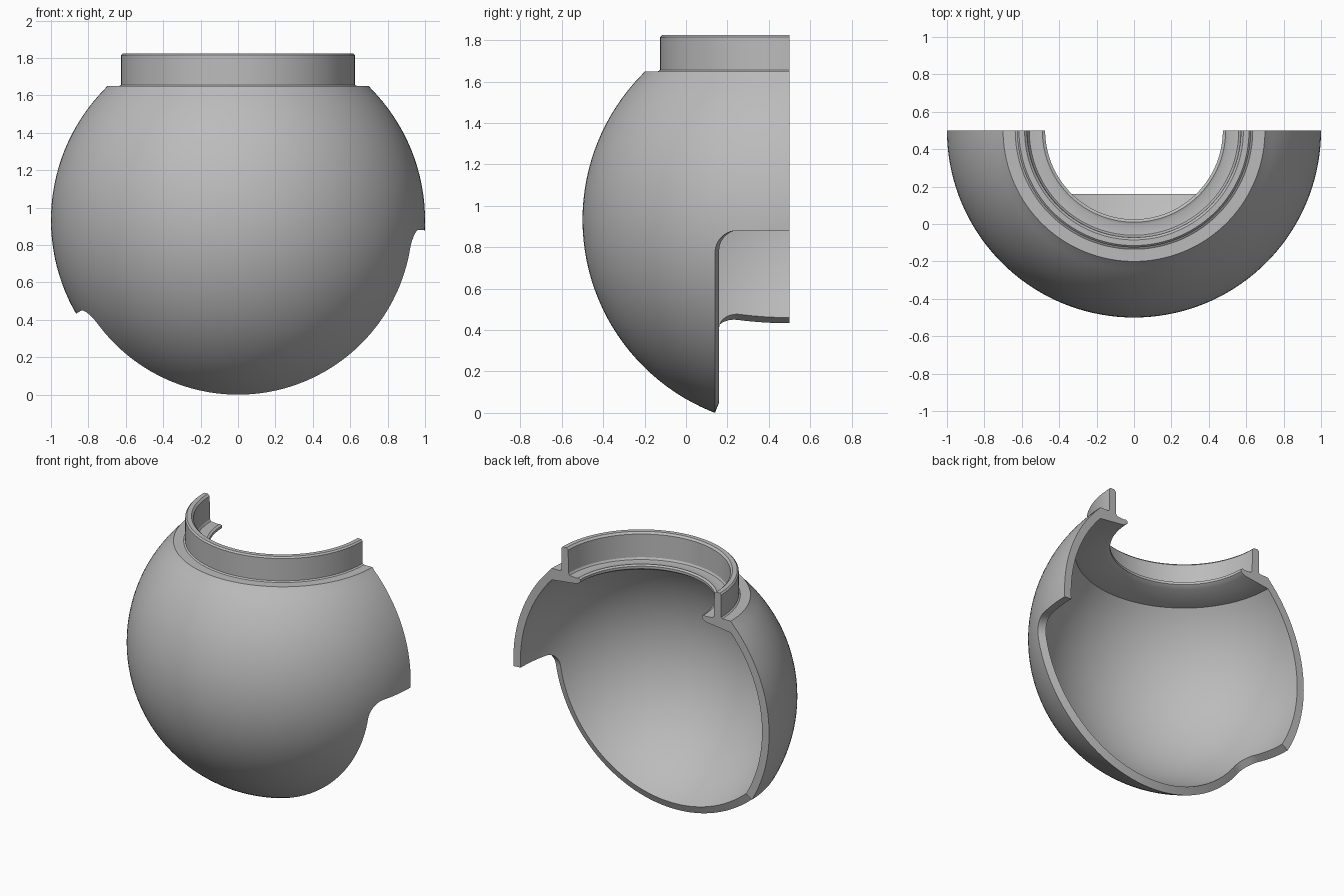
import bpy, bmesh, math
from mathutils import Vector

cube = bpy.data.objects.get("Cube")
if cube:
    bpy.data.objects.remove(cube)

CENTRE = Vector((0, 0.5, 0.933))
OUTER, INNER = 1.0, 0.945
SEGMENTS = 72

grey = bpy.data.materials.new("plain_grey")
grey.use_nodes = True
colour = (0.5, 0.5, 0.5, 1)
grey.diffuse_color = colour
grey.node_tree.nodes["Principled BSDF"].inputs["Base Color"].default_value = colour


def make_object(name, bm):
    bmesh.ops.remove_doubles(bm, verts=bm.verts, dist=1e-5)
    bmesh.ops.recalc_face_normals(bm, faces=bm.faces)
    mesh = bpy.data.meshes.new(name)
    bm.to_mesh(mesh)
    bm.free()
    mesh.materials.append(grey)
    obj = bpy.data.objects.new(name, mesh)
    bpy.context.collection.objects.link(obj)
    return obj


def loft(bm, rings):
    """Join closed rings of points with faces and cap both ends."""
    rows = [[bm.verts.new(p) for p in ring] for ring in rings]
    n = len(rows[0])
    for a, b in zip(rows, rows[1:]):
        for i in range(n):
            j = (i + 1) % n
            bm.faces.new((a[i], a[j], b[j], b[i]))
    bm.faces.new(rows[0])
    bm.faces.new(rows[-1][::-1])


def arc(radius, end_r, steps=48):
    """Sphere profile from the bottom pole up to radius end_r near the top."""
    end = math.pi - math.asin(end_r / radius)
    return [(radius * math.sin(end * i / steps),
             CENTRE.z - radius * math.cos(end * i / steps)) for i in range(steps + 1)]


# Section of the shell: outer sphere, shelf, collar, inner flange, inner sphere
collar = [(0.70, 1.65), (0.635, 1.65), (0.625, 1.657), (0.625, 1.815), (0.615, 1.825),
          (0.585, 1.825), (0.572, 1.812), (0.568, 1.65), (0.56, 1.637),
          (0.505, 1.632), (0.49, 1.638), (0.475, 1.63), (0.475, 1.612), (0.505, 1.592)]
profile = arc(OUTER, 0.712) + collar + arc(INNER, 0.70)[::-1]

# Half turn of the section around the vertical axis
bm = bmesh.new()
rings = []
for k in range(SEGMENTS + 1):
    a = math.pi + math.pi * k / SEGMENTS
    rings.append([(r * math.cos(a), CENTRE.y + r * math.sin(a), z) for r, z in profile])
loft(bm, rings)
shell = make_object("half_globe_shell", bm)

# Lower opening: a radial wedge with rounded corners, aimed at the globe centre
START, END = math.radians(-150), math.radians(-3.1)
LOW, HIGH, CORNER = -0.368, 0.2, 0.115


def direction(lat, lon):
    return Vector((math.cos(lat) * math.cos(lon), math.sin(lat),
                   math.cos(lat) * math.sin(lon)))


bm = bmesh.new()
rings = []
STEPS = 120
for k in range(STEPS + 1):
    lon = START + (END - START) * (1 - math.cos(math.pi * k / STEPS)) / 2
    gap = max(0, CORNER - min(lon - START, END - lon))
    low = LOW + CORNER - math.sqrt(max(0, CORNER ** 2 - gap ** 2))
    rings.append([CENTRE + s * direction(lat, lon)
                  for s, lat in ((0.8, low), (1.15, low), (1.15, HIGH), (0.8, HIGH))])
loft(bm, rings)
cutter = make_object("opening_cutter", bm)
cutter.hide_render = True

cut = shell.modifiers.new("lower_opening", "BOOLEAN")
cut.operation = "DIFFERENCE"
cut.solver = "EXACT"
cut.object = cutter

bpy.ops.object.select_all(action="DESELECT")
shell.select_set(True)
bpy.context.view_layer.objects.active = shell
bpy.ops.object.modifier_apply(modifier=cut.name)
bpy.data.objects.remove(cutter)
bpy.ops.object.shade_smooth_by_angle(angle=math.radians(30))
